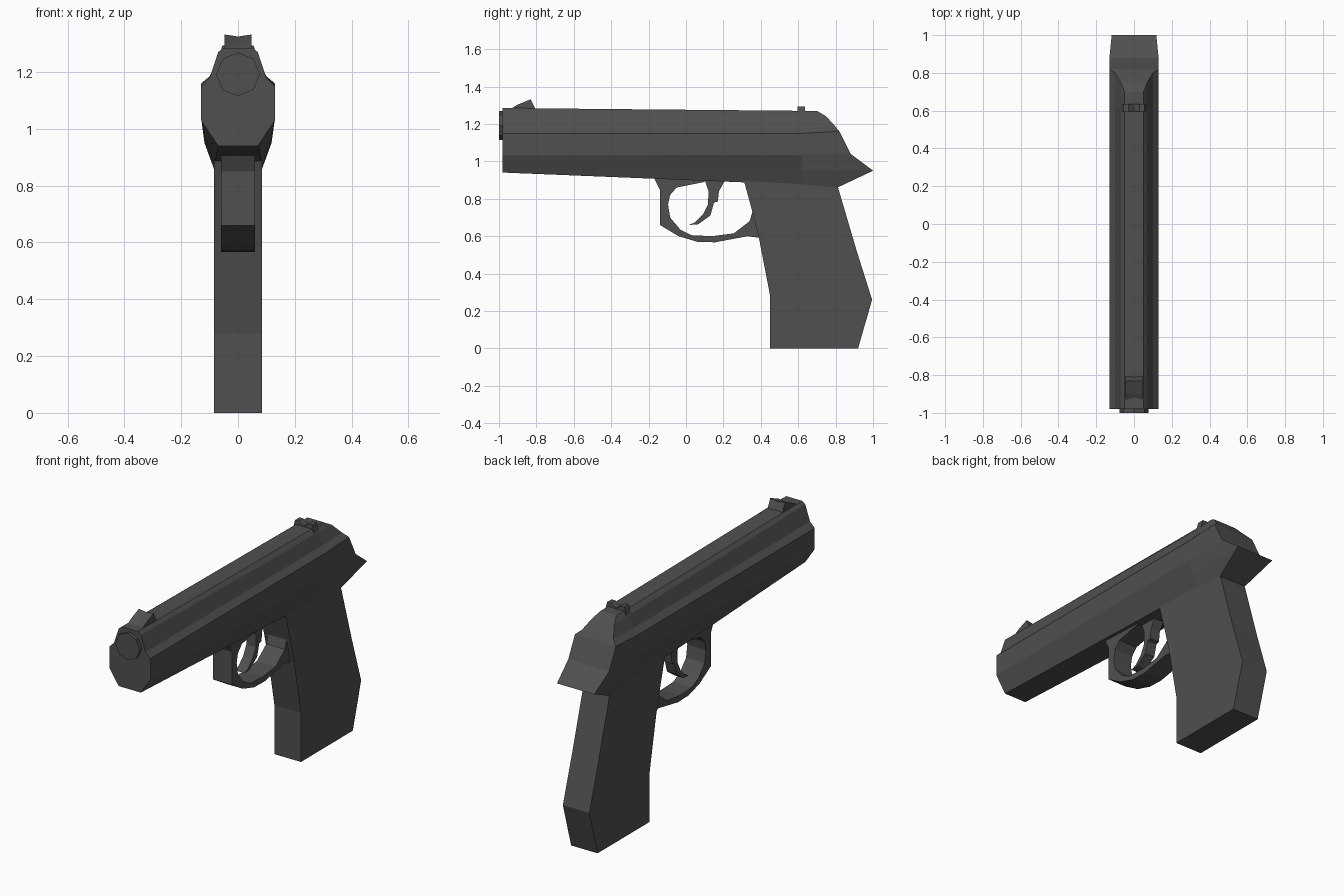
import bpy, bmesh, math

if "Cube" in bpy.data.objects:
    bpy.data.objects.remove(bpy.data.objects["Cube"])

metal = bpy.data.materials.new("dark_metal")
metal.diffuse_color = (0.08, 0.08, 0.08, 1)
metal.use_nodes = True
metal.node_tree.nodes["Principled BSDF"].inputs["Base Color"].default_value = metal.diffuse_color


def finish(name, bm):
    bmesh.ops.recalc_face_normals(bm, faces=bm.faces[:])
    mesh = bpy.data.meshes.new(name)
    bm.to_mesh(mesh)
    bm.free()
    mesh.materials.append(metal)
    obj = bpy.data.objects.new(name, mesh)
    bpy.context.collection.objects.link(obj)
    return obj


def prism(name, profile, place, start, end):
    """Extrude a 2D profile; place(a, b, depth) gives the 3D point."""
    bm = bmesh.new()
    near, far = ([bm.verts.new(place(a, b, d)) for a, b in profile] for d in (start, end))
    bm.faces.new(near)
    bm.faces.new(far)
    for i in range(len(profile)):
        j = (i + 1) % len(profile)
        bm.faces.new((near[i], near[j], far[j], far[i]))
    return finish(name, bm)


def side_prism(name, profile, half_width):
    return prism(name, profile, lambda y, z, x: (x, y, z), -half_width, half_width)


def front_prism(name, profile, y0, y1):
    return prism(name, profile, lambda x, z, y: (x, y, z), y0, y1)


# Slide and frame: half sections listed from the top edge to the underside
front = [(0.05, -0.98, 1.285), (0.07, -0.98, 1.27), (0.10, -0.98, 1.18), (0.13, -0.98, 1.15),
         (0.13, -0.98, 1.03), (0.075, -0.98, 0.947), (0.07, -0.98, 0.94)]
middle = [(0.05, 0.62, 1.27), (0.07, 0.62, 1.245), (0.10, 0.62, 1.18), (0.13, 0.62, 1.15),
          (0.13, 0.62, 1.035), (0.112, 0.62, 0.95), (0.083, 0.62, 0.875)]
rear = [(0.05, 0.70, 1.27), (0.07, 0.75, 1.24), (0.10, 0.80, 1.185), (0.13, 0.82, 1.16),
        (0.13, 0.88, 1.04), (0.118, 1.0, 0.95), (0.085, 0.81, 0.86)]
bm = bmesh.new()
rings = []
for section in (front, middle, rear):
    right = [bm.verts.new(p) for p in section]
    left = [bm.verts.new((-x, y, z)) for x, y, z in section]
    rings.append(right + left[::-1])
count = len(rings[0])
for a, b in zip(rings, rings[1:]):
    for i in range(count):
        j = (i + 1) % count
        bm.faces.new((a[i], a[j], b[j], b[i]))
bm.faces.new(rings[0])
for i in range(len(rear) - 1):  # stepped back of the slide
    r = rings[-1]
    bm.faces.new((r[i], r[i + 1], r[count - 2 - i], r[count - 1 - i]))
finish("slide_and_frame", bm)

# Muzzle disc
disc = [(0.077 * math.sin(k * math.pi / 4), 1.192 + 0.077 * math.cos(k * math.pi / 4))
        for k in range(8)]
front_prism("muzzle", disc, -1.0, -0.97)

# Grip
side_prism("grip", [(0.31, 0.895), (0.355, 0.73), (0.39, 0.59), (0.45, 0.28), (0.45, 0),
                    (0.92, 0), (0.995, 0.26), (0.91, 0.53), (0.81, 0.87)], 0.084)

# Trigger guard: outer edge to the grip, then back along the inner edge
side_prism("trigger_guard", [
    (-0.17, 0.91), (-0.14, 0.85), (-0.14, 0.66), (-0.04, 0.60), (0.06, 0.57), (0.155, 0.567),
    (0.33, 0.60), (0.40, 0.59), (0.37, 0.73), (0.355, 0.73), (0.34, 0.68), (0.256, 0.615),
    (0.14, 0.60), (0.03, 0.605), (-0.03, 0.635), (-0.085, 0.70), (-0.096, 0.77),
    (-0.085, 0.82), (-0.05, 0.86), (0.10, 0.89), (0.10, 0.91)], 0.059)

# Trigger
side_prism("trigger", [
    (0.10, 0.90), (0.12, 0.84), (0.118, 0.77), (0.09, 0.715), (0.05, 0.675), (0.016, 0.66),
    (0.064, 0.663), (0.13, 0.71), (0.15, 0.78), (0.17, 0.785), (0.176, 0.84), (0.21, 0.90)], 0.03)

# Front sight: ramp with a shallow groove along its top
bm = bmesh.new()
stations = [(-0.93, 1.285), (-0.90, 1.303), (-0.83, 1.332), (-0.805, 1.28)]
rows = [[bm.verts.new((x, y, z - (0.007 if x == 0 else 0))) for x in (-0.047, 0, 0.047)]
        for y, z in stations]
for a, b in zip(rows, rows[1:]):
    for i in range(2):
        bm.faces.new((a[i], a[i + 1], b[i + 1], b[i]))
for i in (0, 2):
    bm.faces.new([row[i] for row in rows])
finish("front_sight", bm)

# Rear sight with a V notch
front_prism("rear_sight", [(-0.07, 1.24), (0.07, 1.24), (0.055, 1.294), (0.03, 1.294),
                           (0, 1.272), (-0.03, 1.294), (-0.055, 1.294)], 0.595, 0.635)
